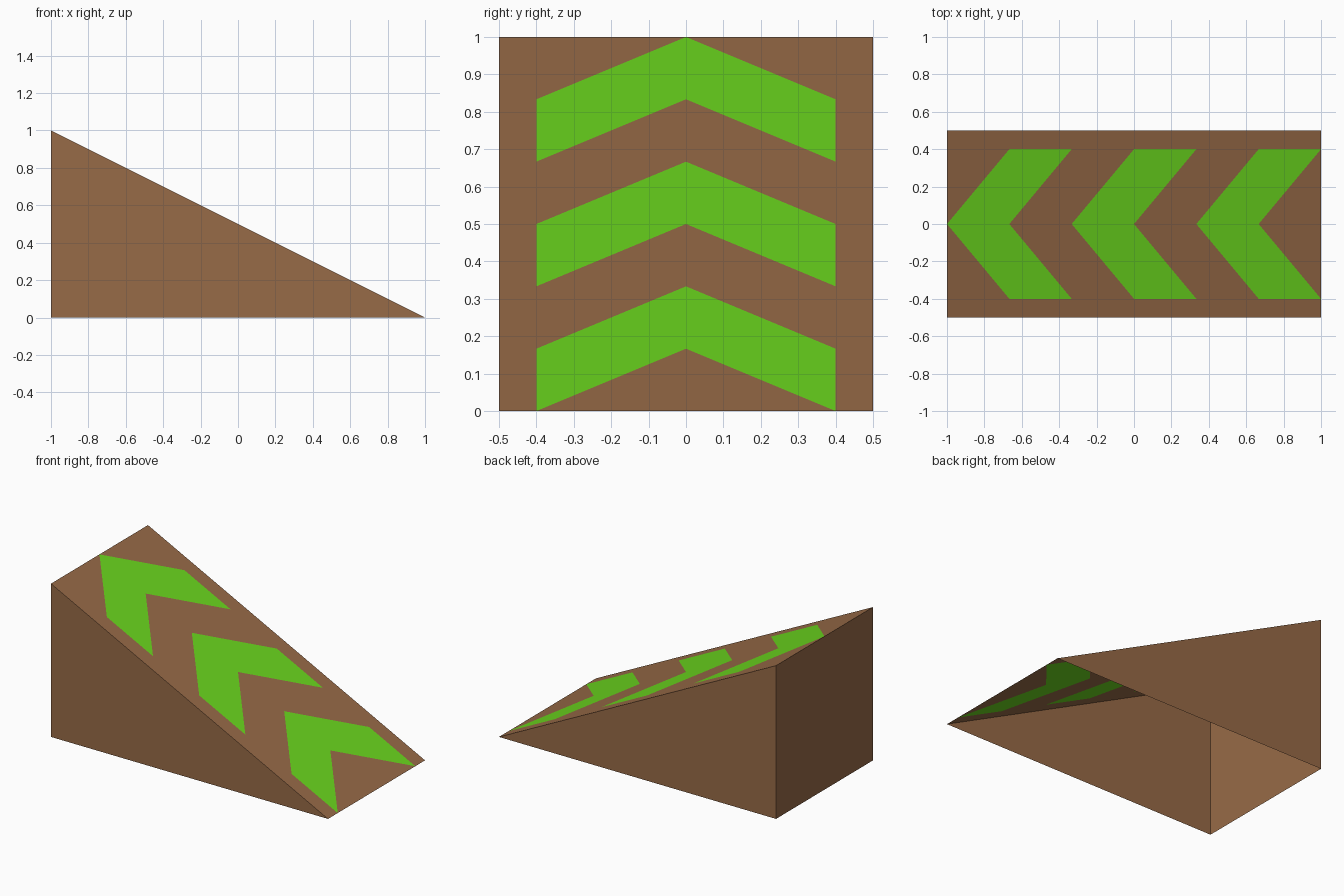
import bpy

if "Cube" in bpy.data.objects:
    bpy.data.objects.remove(bpy.data.objects["Cube"])

L, W, A, S = 1.0, 0.5, 0.4, 1 / 3   # half length, half width, arrow half width, stripe step


def slope(x, y):
    """Point on the inclined deck."""
    return (x, y, (L - x) / 2)


def material(name, rgb):
    mat = bpy.data.materials.new(name)
    mat.diffuse_color = (*rgb, 1)
    mat.use_nodes = True
    mat.node_tree.nodes["Principled BSDF"].inputs["Base Color"].default_value = mat.diffuse_color
    return mat


def mirrored_half(name, faces, mat):
    """Make an object from +y half polygons, mirrored across y = 0."""
    verts = [p for f in faces for p in f]
    index, start = [], 0
    for f in faces:
        index.append(range(start, start + len(f)))
        start += len(f)
    mesh = bpy.data.meshes.new(name)
    mesh.from_pydata(verts, [], [list(i) for i in index])
    mesh.materials.append(mat)
    obj = bpy.data.objects.new(name, mesh)
    bpy.context.collection.objects.link(obj)
    mirror = obj.modifiers.new("mirror", 'MIRROR')
    mirror.use_axis = (False, True, False)
    obj.modifiers.new("weld", 'WELD').merge_threshold = 0.0005
    return obj


def stripe(k):
    """Slanted band of the deck between chevron lines k and k + 1."""
    x = -L + k * S
    return [slope(x, 0), slope(x + S, 0), slope(x + 2 * S, A), slope(x + S, A)]


brown = material("brown", (0.31, 0.145, 0.063))
green = material("green", (0.147, 0.68, 0.013))

# Hollow ramp, open underneath: side, tall end, deck border and deck gaps
body = [
    [(L, W, 0), (-L, W, 0), (-L, W, 1)],
    [(-L, 0, 0), (-L, 0, 1), (-L, W, 1), (-L, W, 0)],
    [slope(-L, A), slope(L, A), slope(L, W), slope(-L, W)],
    [slope(-L, 0), slope(-L + S, A), slope(-L, A)],
    [slope(L - S, 0), slope(L, 0), slope(L, A)],
    stripe(1), stripe(3),
]
mirrored_half("ramp_body", body, brown)

# Three chevrons set flush into the deck
mirrored_half("chevron_arrows", [stripe(k) for k in (0, 2, 4)], green)
